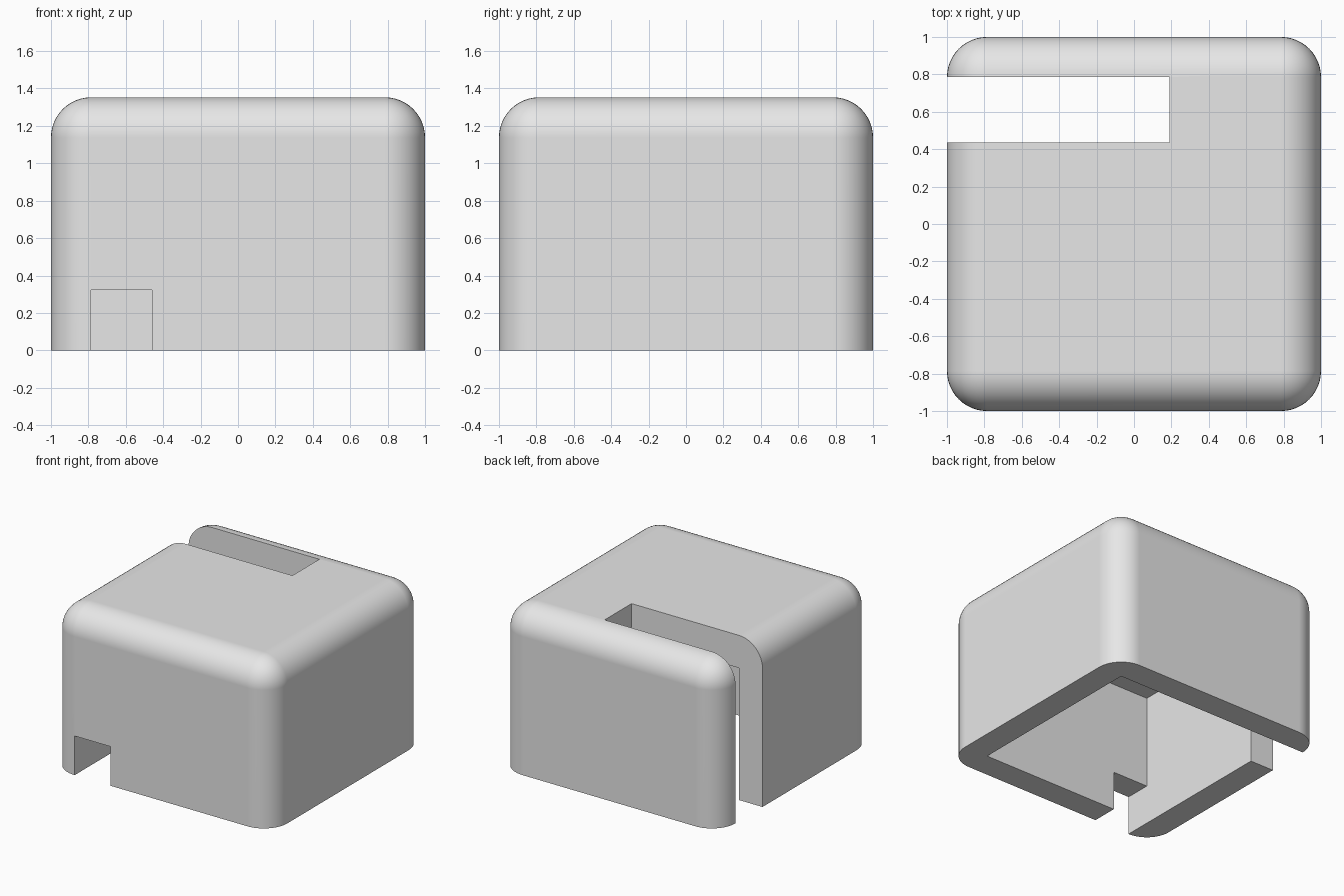
import bpy, bmesh, math
from mathutils import Vector

if "Cube" in bpy.data.objects:
    bpy.data.objects.remove(bpy.data.objects["Cube"])

WALL = 0.215          # side wall thickness, also the rounding radius
INNER = 1 - WALL
HEIGHT = 1.353
CEILING = 1.085


def box(name, lo, hi):
    """Axis-aligned box between two corners."""
    bm = bmesh.new()
    bmesh.ops.create_cube(bm, size=1)
    lo, hi = Vector(lo), Vector(hi)
    for v in bm.verts:
        v.co = [lo[i] + (v.co[i] + 0.5) * (hi[i] - lo[i]) for i in range(3)]
    mesh = bpy.data.meshes.new(name)
    bm.to_mesh(mesh)
    bm.free()
    obj = bpy.data.objects.new(name, mesh)
    bpy.context.collection.objects.link(obj)
    return obj


grey = bpy.data.materials.new("plain grey")
grey.diffuse_color = (0.8, 0.8, 0.8, 1)
grey.use_nodes = True
grey.node_tree.nodes["Principled BSDF"].inputs["Base Color"].default_value = grey.diffuse_color

# Outer shell, rounded everywhere except around the open bottom
shell = box("cover_shell", (-1, -1, 0), (1, 1, HEIGHT))
shell.data.materials.append(grey)
bm = bmesh.new()
bm.from_mesh(shell.data)
rounded = [e for e in bm.edges if any(v.co.z > 0.1 for v in e.verts)]
bmesh.ops.bevel(bm, geom=rounded, offset=WALL, segments=12, profile=0.5,
                affect='EDGES', clamp_overlap=False)
bm.to_mesh(shell.data)
bm.free()

# Hollow inside, side slot through wall and roof, front notch
cutters = [
    box("cavity_cutter", (-INNER, -INNER, -0.2), (INNER, INNER, CEILING)),
    box("slot_cutter", (-1.2, 0.435, -0.3), (0.19, INNER, 1.6)),
    box("notch_cutter", (-INNER, -1.2, -0.4), (-0.46, -0.5, 0.322)),
]
bpy.context.view_layer.objects.active = shell
shell.select_set(True)
for cutter in cutters:
    cutter.hide_render = True
    mod = shell.modifiers.new(cutter.name, 'BOOLEAN')
    mod.operation = 'DIFFERENCE'
    mod.solver = 'EXACT'
    mod.object = cutter
    bpy.ops.object.modifier_apply(modifier=mod.name)
for cutter in cutters:
    bpy.data.objects.remove(cutter)

# Smooth rounded edges, crisp cut edges
bpy.ops.object.shade_smooth_by_angle(angle=math.radians(30))
weighted = shell.modifiers.new("even_shading", 'WEIGHTED_NORMAL')
weighted.keep_sharp = True
